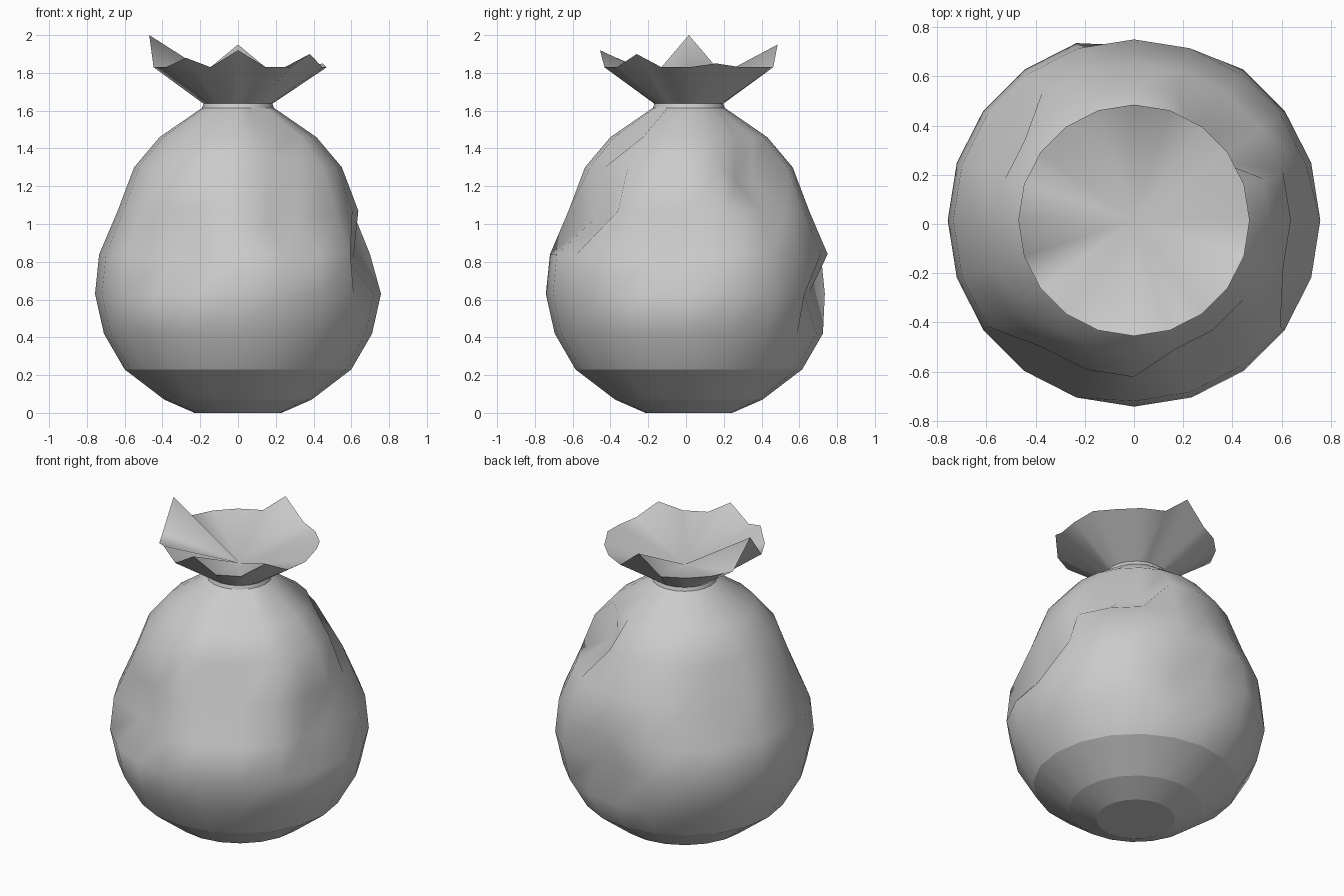
import bpy, bmesh, math

if "Cube" in bpy.data.objects:
    bpy.data.objects.remove(bpy.data.objects["Cube"])

SIDES = 20
CY = 0.015


def lathe(name, profile, sharp_rings, tweak, top_apex=None, base=False):
    """Turn (radius, z) rows into rings of quads; tweak(row, degrees, r, z) adjusts single points."""
    bm = bmesh.new()
    rings = []
    for row, (r, z) in enumerate(profile):
        ring = []
        for i in range(SIDES):
            deg = i * 360 // SIDES
            rr, zz = tweak(row, deg, r, z)
            a = math.radians(deg)
            ring.append(bm.verts.new((rr * math.cos(a), CY + rr * math.sin(a), zz)))
        rings.append(ring)
    for lo, hi in zip(rings, rings[1:]):
        for i in range(SIDES):
            j = (i + 1) % SIDES
            bm.faces.new((lo[i], lo[j], hi[j], hi[i]))
    if base:
        bm.faces.new(rings[0][::-1])
    if top_apex is not None:
        apex = bm.verts.new((0, CY, top_apex))
        for i in range(SIDES):
            bm.faces.new((rings[-1][i], rings[-1][(i + 1) % SIDES], apex))
    for f in bm.faces:
        f.smooth = True
    for row in sharp_rings:
        for i in range(SIDES):
            e = bm.edges.get((rings[row][i], rings[row][(i + 1) % SIDES]))
            if e:
                e.smooth = False
    mesh = bpy.data.meshes.new(name)
    bm.to_mesh(mesh)
    bm.free()
    ob = bpy.data.objects.new(name, mesh)
    bpy.context.collection.objects.link(ob)
    return ob


# Sack body: round belly with dents pushed in along the surface normal
body = [(0.23, 0), (0.39, 0.07), (0.60, 0.23), (0.71, 0.42), (0.757, 0.63),
        (0.735, 0.84), (0.637, 1.07), (0.55, 1.30), (0.415, 1.46), (0.19, 1.615),
        (0.183, 1.637)]
dents = {(7, 36): 0.15, (7, 54): 0.15,                    # right, high
         (5, 0): 0.13, (5, 342): 0.13,                    # right, middle
         (4, 72): 0.12, (4, 90): 0.12,                    # back, low
         (6, 144): 0.11,                                  # back left
         (5, 234): 0.13, (5, 252): 0.13,                  # front left
         (6, 288): 0.12, (6, 306): 0.12, (8, 306): 0.06}  # front right


def dent(row, deg, r, z):
    d = dents.get((row, deg), 0)
    if not d:
        return r, z
    (r0, z0), (r1, z1) = body[row - 1], body[row + 1]
    n = math.hypot(r1 - r0, z1 - z0)
    return r - d * (z1 - z0) / n, z - d * (r0 - r1) / n


lathe("sack_body", body, (0, 1, 2, 9), dent, base=True)

# Gathered cloth above the neck: flared cone with a ragged rim and a shallow funnel inside
peaks = {18: 1.85, 90: 1.95, 180: 2.0, 234: 1.88, 270: 1.92, 324: 1.90}
lathe("gathered_top", [(0.183, 1.637), (0.47, 1.83)], (0, 1),
      lambda row, deg, r, z: (r, peaks.get(deg, z) if row else z), top_apex=1.70)
